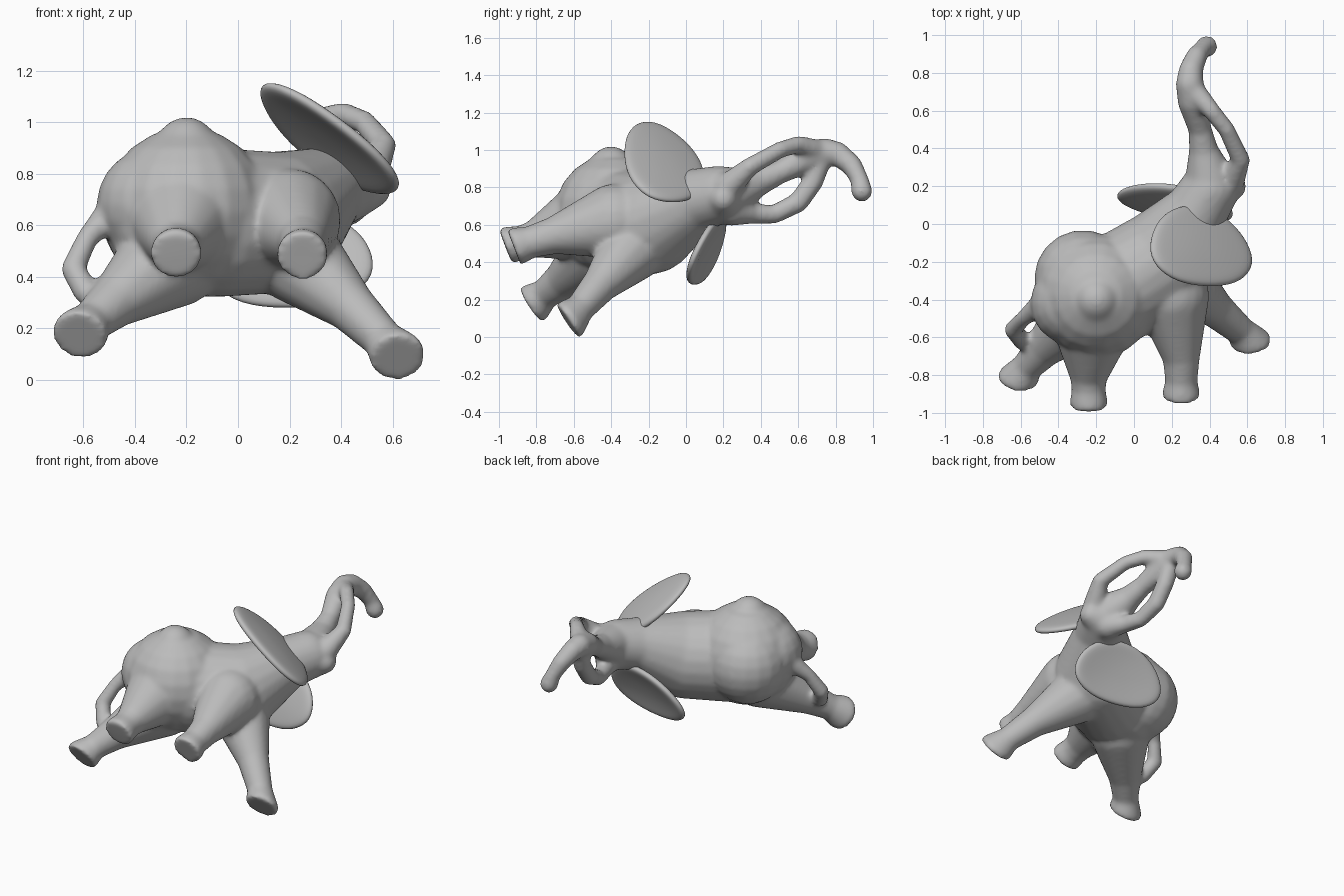
import bpy, bmesh, math
from mathutils import Vector

if "Cube" in bpy.data.objects:
    bpy.data.objects.remove(bpy.data.objects["Cube"])

grey = bpy.data.materials.new("grey clay")
grey.diffuse_color = (0.5, 0.5, 0.5, 1)
grey.use_nodes = True
grey.node_tree.nodes["Principled BSDF"].inputs["Base Color"].default_value = grey.diffuse_color


def hull(bm, points):
    verts = [bm.verts.new(p) for p in points]
    out = bmesh.ops.convex_hull(bm, input=verts)
    loose = {e for e in out["geom_interior"] + out["geom_unused"]
             if isinstance(e, bmesh.types.BMVert)}
    bmesh.ops.delete(bm, geom=list(loose), context="VERTS")


def ball(centre, radius):
    """Points of a sphere, as rings."""
    c, pts = Vector(centre), []
    for i in range(11):
        a = math.pi * (i + 0.5) / 11
        for j in range(18):
            b = math.tau * j / 18
            pts.append(c + radius * Vector((math.sin(a) * math.cos(b),
                                            math.sin(a) * math.sin(b), math.cos(a))))
    return pts


def disc(centre, normal, radius):
    q = Vector(normal).to_track_quat("Z", "Y")
    return [Vector(centre) + q @ Vector((radius * math.cos(math.tau * j / 28),
                                         radius * math.sin(math.tau * j / 28), h))
            for j in range(28) for h in (0, -0.03)]


def limb(bm, *knots):
    """Tapered chain through (x, y, z, radius) knots."""
    for a, b in zip(knots, knots[1:]):
        hull(bm, ball(a[:3], a[3]) + ball(b[:3], b[3]))


def leg(bm, knots, sole, normal, radius):
    limb(bm, *knots)
    ankle = knots[-1]
    hull(bm, ball(ankle[:3], ankle[3]) + disc(sole, normal, radius))


def finish(name, bm):
    mesh = bpy.data.meshes.new(name)
    bm.normal_update()
    bm.to_mesh(mesh)
    bm.free()
    mesh.materials.append(grey)
    for p in mesh.polygons:
        p.use_smooth = True
    ob = bpy.data.objects.new(name, mesh)
    bpy.context.collection.objects.link(ob)
    return ob


bm = bmesh.new()

# Torso: rump, hump, belly, chest, neck and head
for x, y, z, r in [(-0.2, -0.38, 0.65, 0.33), (-0.27, -0.29, 0.63, 0.26),
                   (-0.33, -0.42, 0.68, 0.22)]:
    hull(bm, ball((x, y, z), r))
limb(bm, (-0.2, -0.4, 0.7, 0.26), (-0.2, -0.4, 0.9, 0.12))
limb(bm, (-0.1, -0.35, 0.61, 0.29), (0.14, -0.2, 0.61, 0.275), (0.32, 0.05, 0.73, 0.17),
     (0.40, 0.18, 0.76, 0.155))
limb(bm, (0.40, 0.2, 0.74, 0.14), (0.52, 0.2, 0.74, 0.075))

# Legs: lower hind, upper hind, upper fore, lower fore
leg(bm, [(-0.25, -0.44, 0.48, 0.20), (-0.47, -0.65, 0.31, 0.105), (-0.57, -0.76, 0.225, 0.08)],
    (-0.615, -0.83, 0.17), (-0.15, -0.83, -0.55), 0.108)
leg(bm, [(-0.22, -0.56, 0.61, 0.20), (-0.24, -0.80, 0.525, 0.10), (-0.24, -0.88, 0.505, 0.09)],
    (-0.24, -0.965, 0.485), (0, -0.93, -0.36), 0.10)
leg(bm, [(0.20, -0.38, 0.62, 0.20), (0.25, -0.70, 0.545, 0.10), (0.25, -0.84, 0.505, 0.085)],
    (0.25, -0.92, 0.48), (0, -0.93, -0.36), 0.10)
leg(bm, [(0.22, -0.28, 0.48, 0.18), (0.43, -0.45, 0.29, 0.10), (0.57, -0.57, 0.15, 0.078)],
    (0.62, -0.635, 0.085), (0.1, -0.83, -0.55), 0.108)

# Tail
limb(bm, (-0.46, -0.40, 0.68, 0.07), (-0.585, -0.50, 0.55, 0.042),
     (-0.64, -0.56, 0.43, 0.048), (-0.59, -0.62, 0.34, 0.05))

# Raised trunk with flared tip
limb(bm, (0.40, 0.24, 0.78, 0.13), (0.37, 0.38, 0.83, 0.08), (0.35, 0.50, 0.88, 0.062),
     (0.31, 0.65, 0.96, 0.08), (0.295, 0.74, 0.99, 0.075), (0.30, 0.81, 0.98, 0.065),
     (0.33, 0.885, 0.92, 0.057), (0.365, 0.93, 0.84, 0.048), (0.385, 0.94, 0.78, 0.058))

# Tusks curving into the trunk
limb(bm, (0.51, 0.22, 0.80, 0.075), (0.565, 0.34, 0.91, 0.05), (0.49, 0.50, 1.00, 0.045),
     (0.41, 0.60, 1.03, 0.047), (0.33, 0.69, 1.00, 0.06))
limb(bm, (0.42, 0.24, 0.68, 0.085), (0.37, 0.36, 0.66, 0.055), (0.34, 0.47, 0.655, 0.05),
     (0.32, 0.60, 0.72, 0.055), (0.315, 0.68, 0.83, 0.055), (0.305, 0.72, 0.95, 0.06))

body = finish("body", bm)
remesh = body.modifiers.new("blend", "REMESH")
remesh.mode = "VOXEL"
remesh.voxel_size = 0.013
remesh.use_smooth_shade = True
smooth = body.modifiers.new("soften", "SMOOTH")
smooth.factor = 0.5
smooth.iterations = 14


def ear(name, base, side, out, cup):
    """Fan-shaped plate from the head, slightly cupped."""
    half = [(0.42, 0.0), (0.8, 0.2), (1.02, 0.5), (0.98, 0.75), (0.6, 0.95)]
    rim = half + [(0, 1.0)] + [(-s, t) for s, t in reversed(half)] + [(0, -0.05)]
    base, side, out = Vector(base), Vector(side), Vector(out)
    normal = side.cross(out).normalized()
    bm = bmesh.new()

    def point(s, t, k):
        return bm.verts.new(base + side * s * k + out * (0.5 + (t - 0.5) * k)
                            + normal * cup * k * k)
    centre = point(0, 0.5, 0)
    rings = [[point(s, t, k) for s, t in rim] for k in (0.35, 0.7, 1.0)]
    n = len(rim)
    for i in range(n):
        j = (i + 1) % n
        bm.faces.new((centre, rings[0][i], rings[0][j]))
        for a, b in zip(rings, rings[1:]):
            bm.faces.new((a[i], b[i], b[j], a[j]))
    bmesh.ops.recalc_face_normals(bm, faces=bm.faces)
    ob = finish(name, bm)
    solid = ob.modifiers.new("thickness", "SOLIDIFY")
    solid.thickness = 0.045
    solid.offset = 0
    sub = ob.modifiers.new("round", "SUBSURF")
    sub.levels = sub.render_levels = 2


ear("upper_ear", (0.32, 0.09, 0.86), (0.27, -0.01, -0.2), (0.08, -0.42, 0.16), 0.02)
ear("lower_ear", (0.26, 0.17, 0.64), (0.31, -0.06, 0.0), (-0.08, -0.15, -0.36), 0.02)
